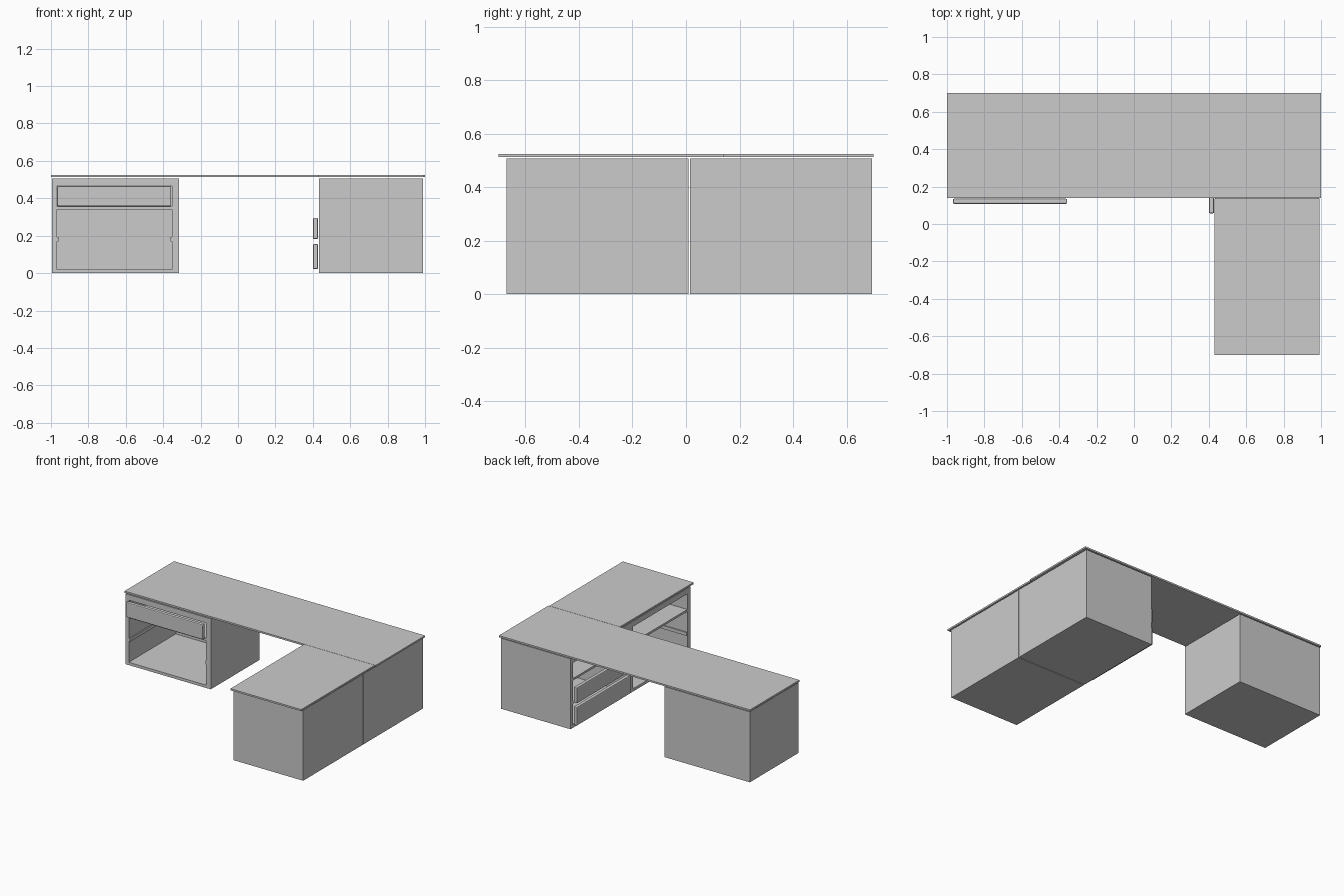
import bpy, bmesh, math
from mathutils import Matrix, Vector

if "Cube" in bpy.data.objects:
    bpy.data.objects.remove(bpy.data.objects["Cube"])

W, D, H = 0.68, 0.555, 0.507      # cabinet width, depth, height
L, R = 0.027, 0.643               # inner faces of the side walls


def add_box(bm, lo, hi):
    lo, hi = Vector(lo), Vector(hi)
    size = hi - lo
    mat = Matrix.Translation((lo + hi) / 2) @ Matrix.Diagonal((*size, 1))
    bmesh.ops.create_cube(bm, size=1, matrix=mat)


def make(name, boxes, place=None, bevel=0):
    bm = bmesh.new()
    for lo, hi in boxes:
        add_box(bm, lo, hi)
    me = bpy.data.meshes.new(name)
    bm.to_mesh(me)
    bm.free()
    ob = bpy.data.objects.new(name, me)
    bpy.context.collection.objects.link(ob)
    if place:
        ob.matrix_world = place
    if bevel:
        m = ob.modifiers.new("rounding", 'BEVEL')
        m.width, m.segments = bevel, 2
    return ob


def cabinet(name, place):
    # open carcass with one shelf
    make(name + "_carcass", [
        ((0, 0, 0), (L, D, H)), ((R, 0, 0), (W, D, H)),
        ((L, D - 0.02, 0), (R, D, H)),
        ((L, 0, 0), (R, D - 0.02, 0.02)),
        ((L, 0, 0.34), (R, D - 0.02, 0.355)),
        ((L, 0, 0.467), (R, D - 0.02, H))], place)
    # drawer runners on both side walls
    make(name + "_runners", [
        ((L, 0.002, 0.168), (L + 0.008, D - 0.02, 0.192)),
        ((R - 0.008, 0.002, 0.168), (R, D - 0.02, 0.192))], place)


def drawer_front(name, place, z0, z1):
    make(name, [((L, -0.032, z0), (R - 0.005, -0.005, z1))], place, 0.006)


turn = Matrix.Rotation(-math.pi / 2, 4, 'Z')
left = Matrix.Translation((-0.995, 0.14, 0))
back = Matrix.Translation((0.433, 0.695, 0)) @ turn
front = Matrix.Translation((0.433, 0.01, 0)) @ turn

# cabinets
for label, place in (("left_cabinet", left), ("right_back_cabinet", back),
                     ("right_front_cabinet", front)):
    cabinet(label, place)

# drawer fronts
drawer_front("left_drawer_front", left, 0.357, 0.465)
drawer_front("right_upper_drawer_front", back, 0.182, 0.295)
drawer_front("right_lower_drawer_front", back, 0.022, 0.155)

# worktops
make("main_worktop", [((-1, 0.138, 0.513), (1, 0.70, 0.525))])
make("return_worktop", [((0.43, -0.70, 0.513), (0.993, 0.136, 0.525))])
